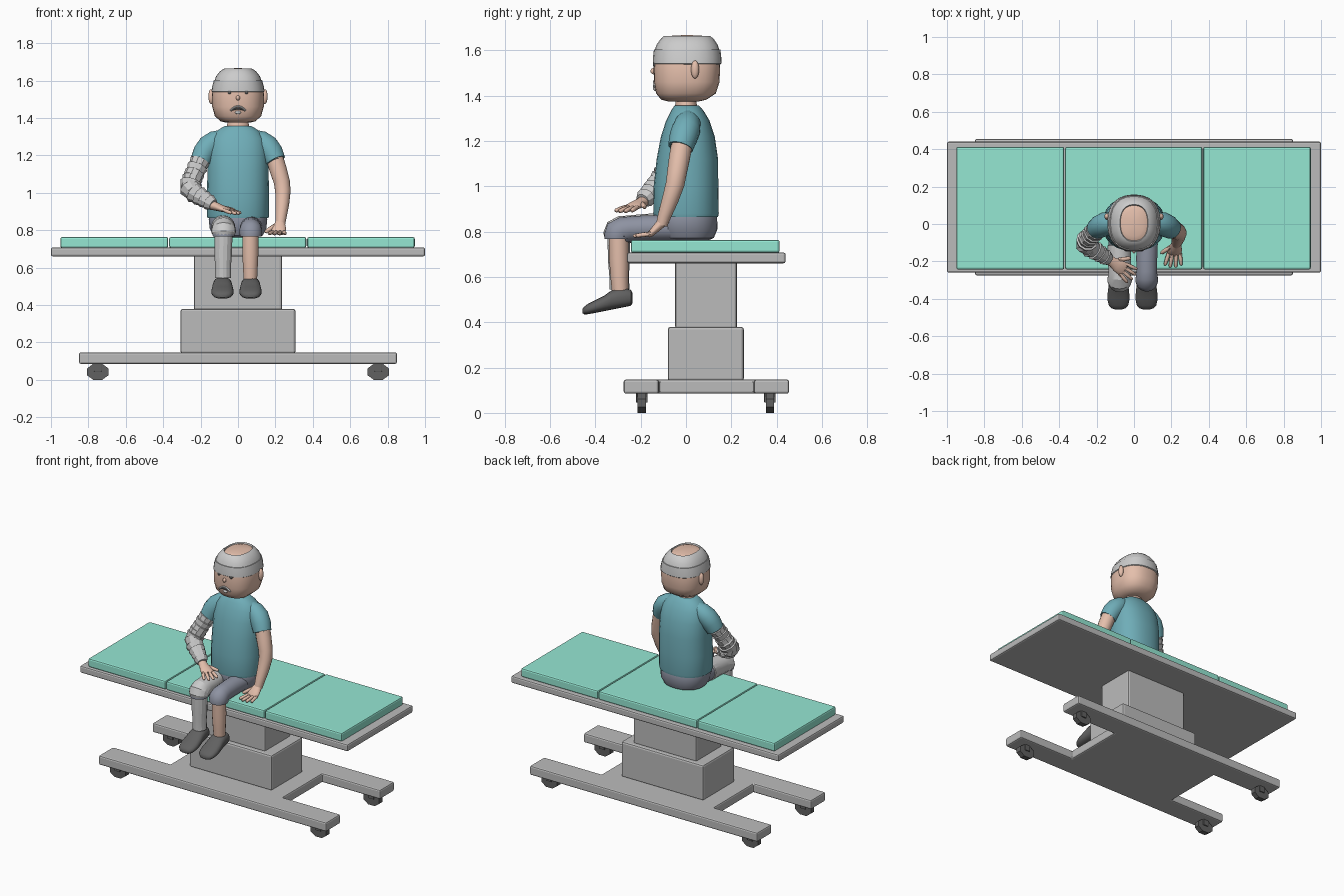
import bpy, bmesh, math, random
from mathutils import Vector as V
random.seed(3)

def mat(name, r, g, b):
    m = bpy.data.materials.new(name)
    m.diffuse_color = (r, g, b, 1)
    return m

SKIN = mat("skin", .78, .52, .41)
TEAL = mat("shirt_teal", .16, .42, .48)
SLATE = mat("slate", .27, .29, .36)
BLACK = mat("black", .12, .12, .12)
GREEN = mat("pad_green", .30, .80, .65)
STEEL = mat("steel", .5, .5, .5)

def finish(bm, name, m=None, smooth=None, bevel=0):
    bmesh.ops.recalc_face_normals(bm, faces=bm.faces)
    me = bpy.data.meshes.new(name)
    bm.to_mesh(me)
    bm.free()
    ob = bpy.data.objects.new(name, me)
    bpy.context.collection.objects.link(ob)
    if m:
        me.materials.append(m)
    if bevel:
        b = ob.modifiers.new("bevel", 'BEVEL')
        b.width, b.segments = bevel, 2
    if smooth:
        bpy.ops.object.select_all(action='DESELECT')
        ob.select_set(True)
        bpy.context.view_layer.objects.active = ob
        bpy.ops.object.shade_smooth_by_angle(angle=math.radians(smooth))
    return ob

def prism(name, pts, z0, z1, m=None, bevel=.01):
    bm = bmesh.new()
    f = bm.faces.new([bm.verts.new((x, y, z0)) for x, y in pts])
    ext = bmesh.ops.extrude_face_region(bm, geom=[f])
    for v in ext["geom"]:
        if isinstance(v, bmesh.types.BMVert):
            v.co.z = z1
    return finish(bm, name, m, bevel=bevel)

def box(name, x0, x1, y0, y1, z0, z1, m=None, bevel=.01):
    return prism(name, [(x0, y0), (x1, y0), (x1, y1), (x0, y1)], z0, z1, m, bevel)

def loft(name, rings, m=None, n=24, p=2.0, smooth=40):
    """Skin rings given as (centre, u vector, v vector); p squares the section."""
    bm = bmesh.new()
    rows = []
    for c, u, v in rings:
        row = []
        for i in range(n):
            a = math.tau * (i + .5) / n
            ca, sa = math.cos(a), math.sin(a)
            k = (abs(ca) ** p + abs(sa) ** p) ** (-1 / p)
            row.append(bm.verts.new(V(c) + u * ca * k + v * sa * k))
        rows.append(row)
    for a, b in zip(rows, rows[1:]):
        for i in range(n):
            j = (i + 1) % n
            bm.faces.new((a[i], a[j], b[j], b[i]))
    bm.faces.new(rows[0])
    bm.faces.new(rows[-1])
    return finish(bm, name, m, smooth)

def stack(name, rows, m=None, p=2.0, n=28):
    """Upright loft from (z, centre y, x radius, y radius)."""
    return loft(name, [((0, y, z), V((rx, 0, 0)), V((0, ry, 0))) for z, y, rx, ry in rows], m, n, p)

def tube(name, pts, m=None, n=16, side=(1, 0, 0), smooth=45):
    """Tube through (point, radius) or (point, width radius, thickness radius)."""
    P = [V(q[0]) for q in pts]
    rings = []
    for i, q in enumerate(pts):
        t = (P[min(i + 1, len(P) - 1)] - P[max(i - 1, 0)]).normalized()
        u = V(side)
        u = (u - t * u.dot(t)).normalized()
        rings.append((P[i], u * q[1], t.cross(u) * q[-1]))
    return loft(name, rings, m, n, 2.0, smooth)

def blob(name, c, r, m):
    bm = bmesh.new()
    bmesh.ops.create_uvsphere(bm, u_segments=14, v_segments=10, radius=1)
    bmesh.ops.scale(bm, vec=r, verts=bm.verts)
    bmesh.ops.translate(bm, vec=c, verts=bm.verts)
    return finish(bm, name, m, 60)

# Table: wheeled H base, telescopic column, bed frame, three pads
X, N, A, B = .85, .42, -.12, .30
Y0, Y1 = -.275, .455
prism("table_base", [(-X, Y0), (X, Y0), (X, A), (N, A), (N, B), (X, B), (X, Y1), (-X, Y1),
                     (-X, B), (-N, B), (-N, A), (-X, A)], .085, .147, STEEL)
box("column_lower", -.307, .307, -.08, .255, .14, .38, STEEL, .012)
box("column_upper", -.235, .235, -.048, .225, .37, .67, STEEL, .012)
box("bed_frame", -1, 1, -.26, .44, .66, .708, STEEL)
for i, (a, b) in enumerate([(-.95, -.373), (-.368, .365), (.37, .945)]):
    box(f"pad_{i}", a, b, -.243, .413, .706, .764, GREEN, .01)
for x in (-.75, .75):
    for y in (-.195, .37):
        loft("caster_wheel", [((x, y + d, .043), V((.063, 0, 0)), V((0, 0, .046)))
                              for d in (-.018, .018)], BLACK, 8, 2, 20)
        box("caster_fork", x - .02, x + .02, y - .025, y + .025, .045, .09, BLACK, .003)

# Head, ears, neck
stack("head", [(1.375, -.01, .06, .07), (1.382, -.01, .092, .10), (1.41, .0, .124, .132),
               (1.46, .003, .138, .145), (1.53, .004, .139, .147), (1.59, .005, .128, .143),
               (1.63, .005, .108, .127), (1.652, .005, .085, .107), (1.664, .005, .05, .07),
               (1.667, .005, .01, .015)], SKIN, 2.5)
stack("neck", [(1.33, .003, .07, .055), (1.365, 0, .058, .047), (1.40, 0, .055, .045)], SKIN)
for s in (-1, 1):
    blob("ear", (s * .143, .04, 1.515), (.016, .018, .04), SKIN)
    blob("eye", (s * .045, -.138, 1.537), (.009, .008, .010), BLACK)
blob("nose", (0, -.143, 1.508), (.011, .014, .014), SKIN)
tube("mouth", [((x, -.141, 1.462 - 14 * x * x), .006) for x in (-.04, -.027, -.013, 0, .013, .027, .04)],
     n=8, side=(0, 1, 0))
tube("mouth_gap", [((x, -.141, 1.45 - 6 * x * x), .005) for x in (-.03, -.015, 0, .015, .03)],
     BLACK, n=8, side=(0, 1, 0))
blob("chin_tuft", (0, -.136, 1.43), (.016, .009, .009), None)

# Head bandage, two overlapping wraps with open crown
stack("head_bandage_low", [(1.55, .005, .11, .12), (1.538, .005, .137, .147), (1.542, .005, .142, .152),
                           (1.57, .005, .138, .151), (1.603, .005, .129, .147), (1.606, .005, .10, .12)], p=2.4)
stack("head_bandage_high", [(1.60, .005, .11, .12), (1.598, .005, .127, .144), (1.625, .005, .117, .135),
                            (1.648, .005, .098, .119), (1.662, .005, .080, .104),
                            (1.664, .005, .075, .099), (1.650, .005, .07, .09)], p=2.4)

# Shirt and sleeves
stack("shirt_body", [(.872, 0, .15, .13), (.865, 0, .163, .142), (.88, 0, .167, .145), (1.0, 0, .166, .143),
                     (1.12, .006, .164, .136), (1.22, .008, .160, .119), (1.29, .008, .146, .096),
                     (1.33, .006, .115, .074), (1.352, .004, .082, .058), (1.357, .003, .07, .052)],
      TEAL, 2.3)
for s in (-1, 1):
    tube("sleeve", [((s * .08, .008, 1.295), .045), ((s * .12, .008, 1.278), .057),
                    ((s * .155, .0, 1.25), .063), ((s * .18, -.012, 1.215), .062),
                    ((s * .2, -.025, 1.17), .056), ((s * .199, -.024, 1.175), .045)],
         TEAL, side=(0, 1, 0))

# Hips, and trousers on the healthy leg
stack("hips", [(.762, .01, .10, .09), (.772, .005, .132, .118), (.81, .003, .152, .136),
               (.86, 0, .157, .138), (.89, 0, .15, .13)], SLATE, 2.3)

def thigh(name, x, start, m):
    tube(name, [((x * 1.1, start, .818), .058), ((x, -.18, .815), .057), ((x, -.25, .811), .056),
                ((x, -.281, .806), .058), ((x, -.298, .796), .062), ((x, -.302, .78), .06),
                ((x, -.302, .768), .058), ((x, -.302, .768), .045)], m, 20)

thigh("trouser_leg", .068, .02, SLATE)
thigh("trouser_stub", -.077, .02, SLATE)

# Leg cast: padded thigh and knee shell plus shin shell
tube("leg_cast_thigh", [((-.08, -.11, .818), .05), ((-.08, -.112, .818), .063), ((-.077, -.18, .815), .063),
                        ((-.077, -.25, .81), .061), ((-.077, -.282, .807), .063), ((-.077, -.298, .797), .066),
                        ((-.077, -.302, .785), .064), ((-.077, -.302, .775), .058)], n=18, smooth=20)
tube("leg_cast_shin", [((-.078, -.298, .79), .05), ((-.078, -.297, .75), .049), ((-.08, -.296, .67), .048),
                       ((-.08, -.295, .60), .043), ((-.08, -.293, .545), .044), ((-.08, -.293, .544), .035)],
     n=14, smooth=20)
tube("bare_shin", [((.066, -.298, .80), .044), ((.066, -.296, .68), .044), ((.066, -.294, .60), .04),
                   ((.066, -.29, .52), .036)], SKIN)

# Shoes: (y, bottom z, top z, half width), toes drooping forward
SHOE = [(-.236, .485, .53, .025), (-.243, .473, .543, .040), (-.265, .468, .549, .047),
        (-.30, .461, .549, .050), (-.33, .455, .54, .053), (-.36, .449, .518, .057), (-.40, .441, .498, .060),
        (-.435, .435, .48, .052), (-.45, .435, .468, .038), (-.457, .44, .458, .018)]
for x in (-.083, .067):
    loft("shoe", [((x, y, (a + b) / 2), V((w, 0, 0)), V((0, 0, (b - a) / 2))) for y, a, b, w in SHOE],
         BLACK, 20, 2.6)

# Healthy arm
tube("bare_arm", [((.185, -.012, 1.22), .047), ((.213, -.028, 1.13), .047), ((.234, -.04, 1.06), .044),
                  ((.24, -.048, 1.01), .042), ((.237, -.07, .94), .037), ((.23, -.095, .87), .03),
                  ((.226, -.107, .83), .026)], SKIN, side=(0, 1, 0))

# Arm bandage: overlapping uneven wraps along the bent arm
path = [V(c) for c in ((-.19, -.02, 1.20), (-.243, -.075, 1.08), (-.258, -.10, 1.03),
                       (-.235, -.125, 1.0), (-.13, -.193, .935))]
wraps = []
for (a, b), (r0, r1), k in zip(zip(path, path[1:]),
                               ((.05, .053), (.053, .055), (.055, .052), (.052, .036)), (4, 2, 1, 4)):
    for i in range(k):
        for f, d in ((.02, .004), (.92, -.003)):
            t = (i + f) / k
            wraps.append((a.lerp(b, t), r0 + (r1 - r0) * t + d + random.uniform(-.002, .002)))
tube("arm_bandage", wraps, n=10, side=(0, 1, 0), smooth=15)

def hand(name, w, d, df, s, thumb, length):
    w, d, df, s = V(w), V(d).normalized(), V(df).normalized(), V(s).normalized()
    tube(name + "_palm", [(w - d * .025, .027, .024), (w, .027, .022), (w + d * .035, .037, .018),
                          (w + d * .07, .040, .014), (w + d * .08, .034, .009)], SKIN, side=s)
    def digit(label, a, e, r):
        tube(name + label, [(a, r), (a.lerp(e, .5), r), (a.lerp(e, .9), r * .85), (e, r * .4)],
             SKIN, 8, side=s.cross(d))
    for i in range(4):
        o = i - 1.5
        a = w + d * .068 + s * o * .02
        digit(f"_finger_{i}", a, a + (df + s * o * .14) * (length - .006 * o * o), .0105)
    a = w + d * .02 + s * thumb * .026
    digit("_thumb", a, a + (d + s * thumb * .9) * .05, .012)

hand("left_hand", (.225, -.108, .838), (-.01, -.05, -.05), (-.1, -1, -.13), (1, 0, 0), -1, .08)
hand("right_hand", (-.115, -.203, .926), (.75, -.5, -.24), (.75, -.55, -.25), (.56, .8, 0), 1, .08)
